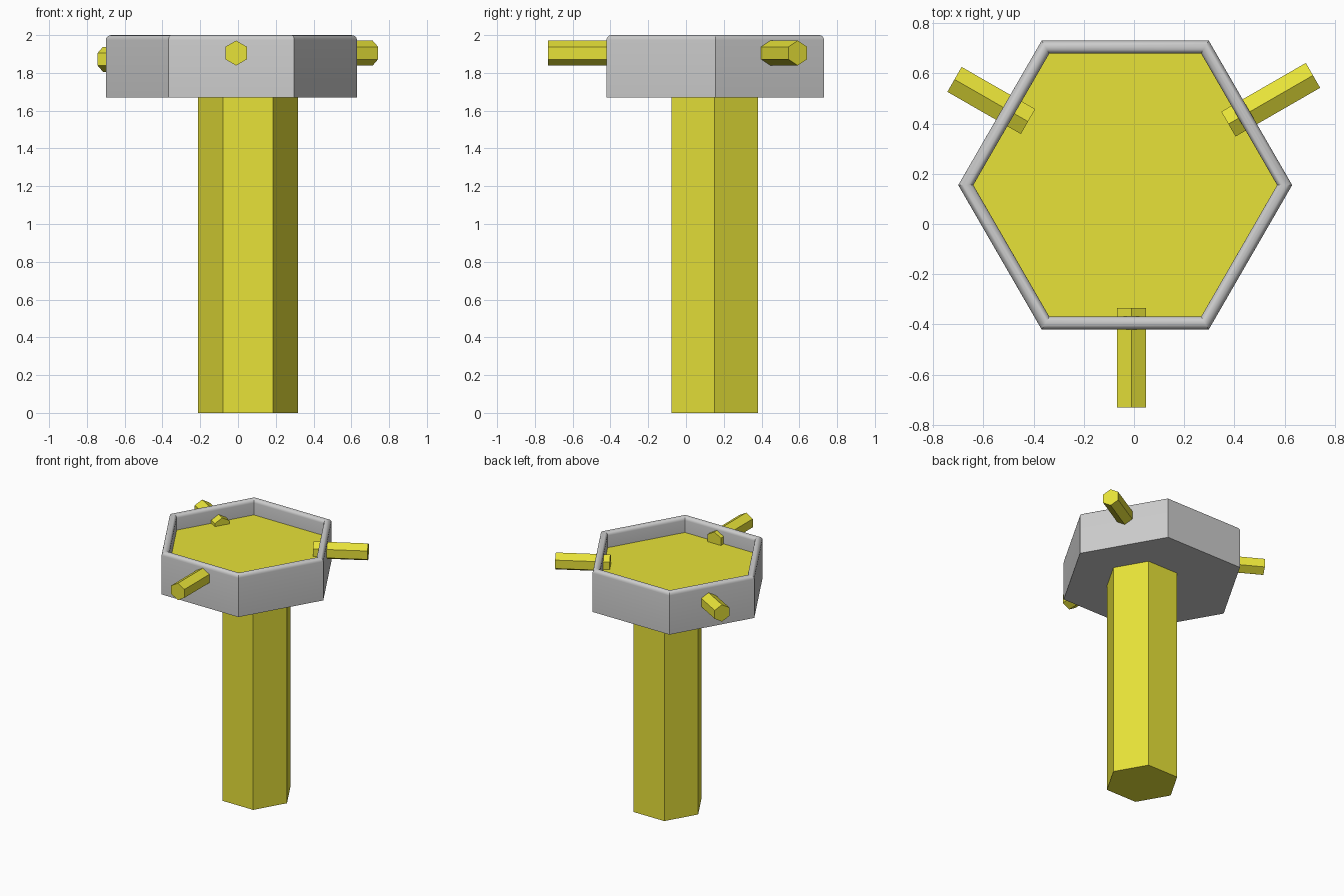
import bpy, bmesh, math
from mathutils import Matrix, Vector

if "Cube" in bpy.data.objects:
    bpy.data.objects.remove(bpy.data.objects["Cube"])

yellow = bpy.data.materials.new("yellow")
yellow.diffuse_color = (0.8, 0.76, 0.04, 1)
yellow.use_nodes = True
yellow.node_tree.nodes["Principled BSDF"].inputs["Base Color"].default_value = yellow.diffuse_color


def hex_loft(name, profile, matrix, mat=None, smooth=False):
    """Stack hexagonal rings (radius, height) and cap both ends."""
    bm = bmesh.new()
    rings = [[bm.verts.new((r * math.cos(k * math.pi / 3), r * math.sin(k * math.pi / 3), z))
              for k in range(6)] for r, z in profile]
    for a, b in zip(rings, rings[1:]):
        for k in range(6):
            j = (k + 1) % 6
            bm.faces.new((a[k], a[j], b[j], b[k]))
    bm.faces.new(rings[0][::-1])
    bm.faces.new(rings[-1])
    bmesh.ops.recalc_face_normals(bm, faces=bm.faces)
    mesh = bpy.data.meshes.new(name)
    bm.to_mesh(mesh)
    bm.free()
    ob = bpy.data.objects.new(name, mesh)
    bpy.context.collection.objects.link(ob)
    ob.matrix_world = matrix
    if mat:
        mesh.materials.append(mat)
    if smooth:
        bpy.ops.object.select_all(action='DESELECT')
        ob.select_set(True)
        bpy.context.view_layer.objects.active = ob
        bpy.ops.object.shade_smooth_by_angle(angle=math.radians(30))
    return ob


# shaft
hex_loft("shaft", [(0.265, 0), (0.265, 1.72)],
         Matrix.Translation((0.053, 0.152, 0)), yellow)

# cup head with a rounded rim
head_at = Matrix.Translation((-0.035, 0.155, 0))
rim = [(0.635 + 0.03 * math.cos(t), 1.974 + 0.026 * math.sin(t))
       for t in (i * math.pi / 8 for i in range(9))]
hex_loft("cup_head", [(0.665, 1.67)] + rim + [(0.605, 1.86)], head_at, smooth=True)

# floor inside the cup
hex_loft("cup_floor", [(0.606, 1.855), (0.606, 1.88)], head_at, yellow)

# pegs through the wall: inner end, outer end
pegs = {
    "front_peg": ((-0.01, -0.335, 1.905), (-0.01, -0.73, 1.905)),
    "right_peg": ((0.376, 0.398, 1.905), (0.713, 0.592, 1.905)),
    "left_peg": ((-0.422, 0.408, 1.872), (-0.715, 0.576, 1.872)),
}
for name, (start, end) in pegs.items():
    start, end = Vector(start), Vector(end)
    axis = (end - start).normalized()
    up = Vector((0, 0, 1))
    basis = Matrix((up, axis.cross(up), axis)).transposed().to_4x4()
    hex_loft(name, [(0.066, 0), (0.066, (end - start).length)],
             Matrix.Translation(start) @ basis, yellow)
